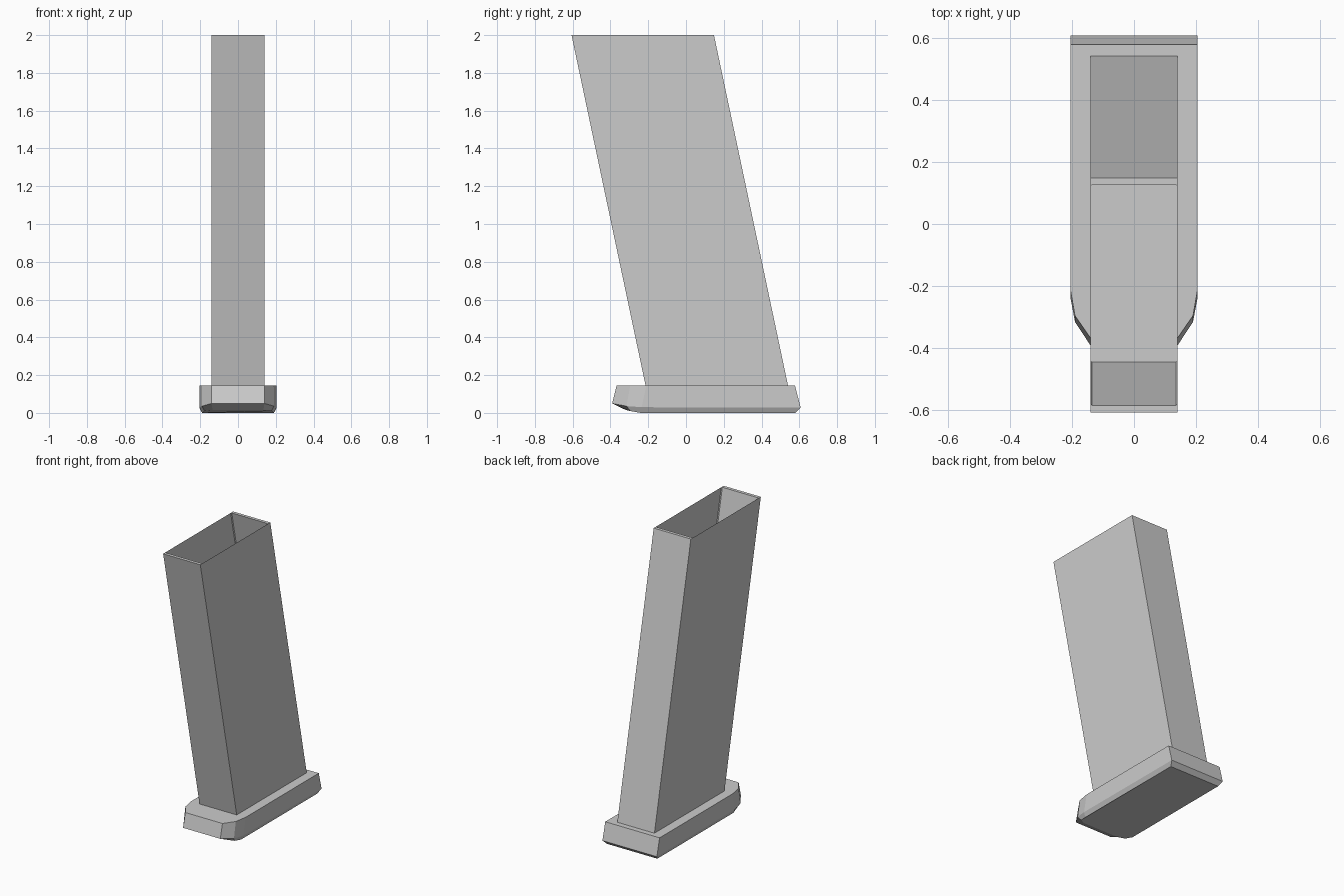
import bpy, bmesh
from mathutils import Vector

cube = bpy.data.objects.get("Cube")
if cube:
    bpy.data.objects.remove(cube, do_unlink=True)

grey = bpy.data.materials.new("light grey")
grey.use_nodes = True
COLOUR = (0.6, 0.6, 0.6, 1)
grey.diffuse_color = COLOUR
grey.node_tree.nodes["Principled BSDF"].inputs["Base Color"].default_value = COLOUR


def finish(bm, name):
    """Turn a bmesh into a flat-shaded object."""
    bmesh.ops.recalc_face_normals(bm, faces=bm.faces)
    mesh = bpy.data.meshes.new(name)
    bm.to_mesh(mesh)
    bm.free()
    mesh.materials.append(grey)
    obj = bpy.data.objects.new(name, mesh)
    bpy.context.collection.objects.link(obj)
    return obj


def loft(bm, rings):
    """Join matching rings with quads and cap both ends; returns the top cap."""
    loops = [[bm.verts.new(p) for p in ring] for ring in rings]
    for low, high in zip(loops, loops[1:]):
        for i in range(len(low)):
            j = (i + 1) % len(low)
            bm.faces.new((low[i], low[j], high[j], high[i]))
    bm.faces.new(loops[0][::-1])
    return bm.faces.new(loops[-1])


def mirrored(half):
    """Complete a half outline across x = 0."""
    return half + [(-x, y, z) for x, y, z in reversed(half)]


# Slanted body, a sheared box
TOP, SLOPE = 2.0, 0.2113
HALF_X, FRONT, BACK = 0.14, -0.606, 0.148


def body_ring(z):
    shift = (TOP - z) * SLOPE
    return mirrored([(HALF_X, BACK + shift, z), (HALF_X, FRONT + shift, z)])


bm = bmesh.new()
top = loft(bm, [body_ring(0.1), body_ring(TOP)])

# Pocket sunk into the top, parallel to the slanted walls
bmesh.ops.inset_individual(bm, faces=[top], thickness=0.052)
for v in top.verts:
    v.co.y += 0.022 if v.co.y < -0.2 else -0.022
result = bmesh.ops.extrude_discrete_faces(bm, faces=[top])
floor = result["faces"][0]
depth = 0.66
bmesh.ops.translate(bm, verts=floor.verts, vec=Vector((0, depth * SLOPE, -depth)))
bm.normal_update()
floor_verts = set(floor.verts)
corners = [e for v in floor_verts for e in v.link_edges
           if e.other_vert(v) not in floor_verts]
bmesh.ops.bevel(bm, geom=corners, offset=0.005, segments=1, affect='EDGES')
finish(bm, "body")

# Base plate with tapered nose and chamfered underside
bottom = [(0.19, 0.58, 0), (0.19, -0.24, 0), (0.178, -0.295, 0.01), (0.135, -0.32, 0.016)]
middle = [(0.205, 0.607, 0.028), (0.205, -0.235, 0.03), (0.19, -0.315, 0.036), (0.14, -0.391, 0.05)]
upper = [(0.205, 0.577, 0.145), (0.205, -0.21, 0.145), (0.19, -0.295, 0.145), (0.14, -0.367, 0.145)]
bm = bmesh.new()
loft(bm, [mirrored(bottom), mirrored(middle), mirrored(upper)])
finish(bm, "base_plate")
